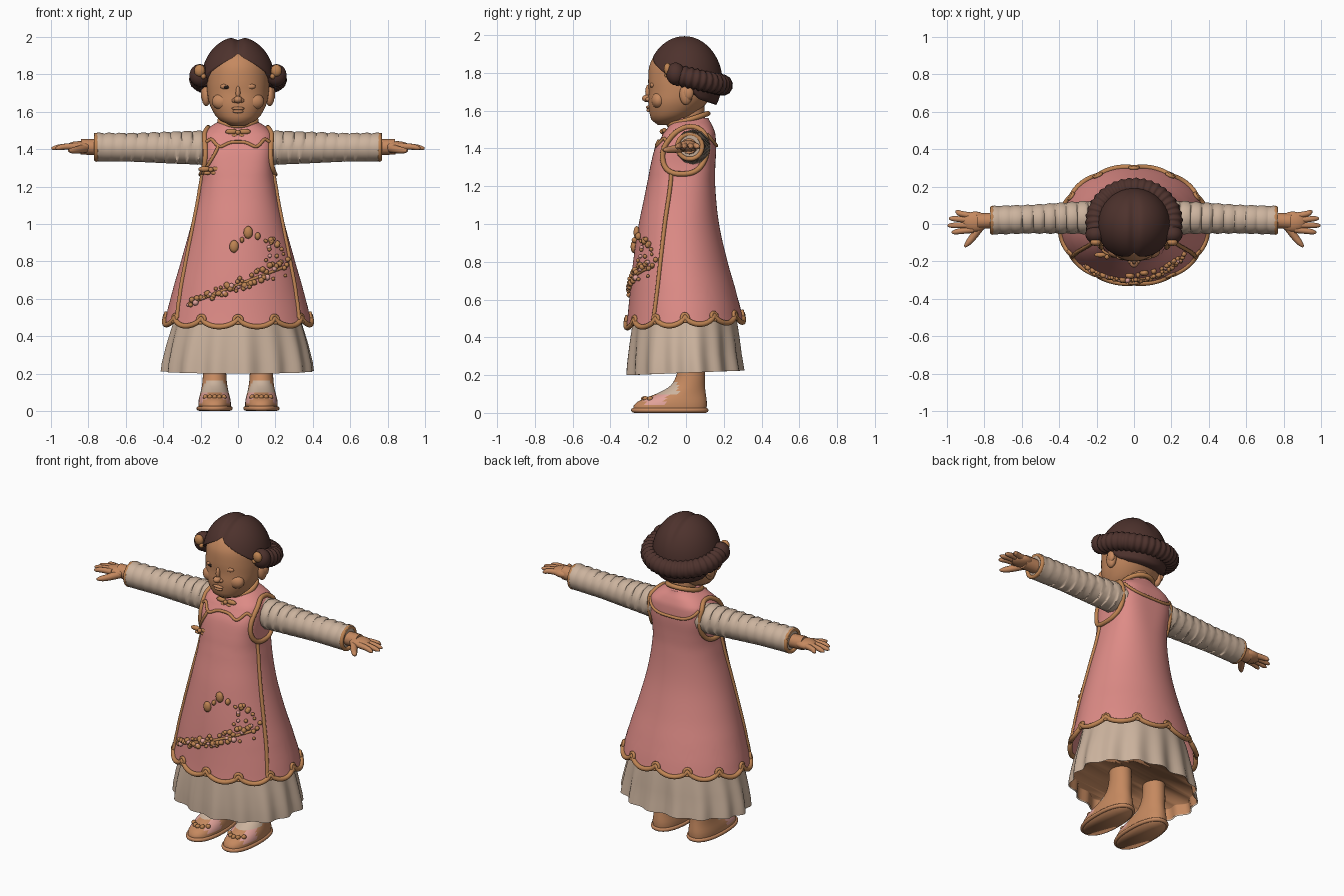
import bpy, bmesh, random
from math import sin, cos, pi, radians, asin, sqrt, exp
from mathutils import Matrix, Vector

random.seed(4)
cube = bpy.data.objects.get("Cube")
if cube:
    bpy.data.objects.remove(cube)


def material(name, *rgb):
    m = bpy.data.materials.new(name)
    m.use_nodes = True
    m.diffuse_color = (*rgb, 1)
    m.node_tree.nodes["Principled BSDF"].inputs["Base Color"].default_value = (*rgb, 1)
    return m


HAIR = material("dark_brown_hair", .075, .032, .026)
SKIN = material("warm_skin", .56, .25, .115)
PINK = material("rose_cloth", .73, .26, .24)
BEIGE = material("beige_cloth", .6, .45, .34)
TRIM = material("tan_trim", .52, .23, .085)
BLOSSOM = material("pale_pink", .75, .36, .32)
DARK = material("eye_black", .02, .012, .01)


def add_object(name, bm, mats):
    mesh = bpy.data.meshes.new(name)
    bmesh.ops.recalc_face_normals(bm, faces=bm.faces)
    bm.to_mesh(mesh)
    bm.free()
    for m in mats:
        mesh.materials.append(m)
    for p in mesh.polygons:
        p.use_smooth = True
    ob = bpy.data.objects.new(name, mesh)
    bpy.context.collection.objects.link(ob)
    return ob


def section(rings):
    """Smooth cross-section lookup: height -> half width, front y, back y, squareness."""
    def at(z):
        z = min(max(z, rings[0][0]), rings[-1][0])
        i = max(k for k in range(len(rings) - 1) if rings[k][0] <= z)
        p = [rings[min(max(k, 0), len(rings) - 1)] for k in (i - 1, i, i + 1, i + 2)]
        t = (z - p[1][0]) / (p[2][0] - p[1][0])
        return [b + t / 2 * (c - a + t * (2*a - 5*b + 4*c - d + t * (3*(b - c) + d - a)))
                for a, b, c, d in zip(*[q[1:] for q in p])]
    return at


def surface(sec, z, a, off=0):
    """Point at height z and angle a; angle zero faces the front."""
    rx, y0, y1, n = sec(z)
    s, c = sin(a), cos(a)
    sx = (abs(s) ** (2 / n)) * (1 if s > 0 else -1)
    cy = (abs(c) ** (2 / n)) * (1 if c > 0 else -1)
    return Vector(((rx + off) * sx, (y0 + y1) / 2 - ((y1 - y0) / 2 + off) * cy, z))


def loft(name, sec, bottom, top, mats, n=96, levels=32, ripple=None, rule=None, caps=(1, 1), x=0):
    bm = bmesh.new()
    rows = []
    for j in range(levels + 1):
        t = 1 - (1 - j / levels) ** 2
        row = []
        for i in range(n):
            a = 2 * pi * i / n
            z0 = bottom(a) if callable(bottom) else bottom
            z = z0 + (top - z0) * t
            off = ripple(a, t) if ripple else 0
            row.append(bm.verts.new(surface(sec, z, a, off) + Vector((x, 0, 0))))
        rows.append(row)
    for lo, hi in zip(rows, rows[1:]):
        for i in range(n):
            k = (i + 1) % n
            bm.faces.new((lo[i], lo[k], hi[k], hi[i]))
    for cap, row in zip(caps, (rows[0], rows[-1])):
        if cap:
            bm.faces.new(row)
    if rule:
        for f in bm.faces:
            f.material_index = rule(f.calc_center_median())
    return add_object(name, bm, mats)


def tube(name, pts, r, mat, closed=False, smooth=False):
    """Round cord through points; a fourth coordinate gives a local radius."""
    cu = bpy.data.curves.new(name, 'CURVE')
    cu.dimensions = '3D'
    cu.bevel_depth, cu.bevel_resolution, cu.use_fill_caps = 1, 4, True
    sp = cu.splines.new('NURBS' if smooth else 'POLY')
    sp.points.add(len(pts) - 1)
    for q, p in zip(sp.points, pts):
        q.co = (*p[:3], 1)
        q.radius = p[3] if len(p) > 3 else r
    sp.use_cyclic_u = closed
    if smooth:
        sp.order_u, sp.use_endpoint_u, sp.resolution_u = 3, True, 6
    ob = bpy.data.objects.new(name, cu)
    bpy.context.collection.objects.link(ob)
    cu.materials.append(mat)
    bpy.ops.object.select_all(action='DESELECT')
    ob.select_set(True)
    bpy.context.view_layer.objects.active = ob
    bpy.ops.object.convert(target='MESH')
    bpy.ops.object.shade_smooth()
    return ob


def balls(name, items, mat):
    """Several ellipsoids in one mesh: (centre, radii)."""
    bm = bmesh.new()
    for c, r in items:
        bmesh.ops.create_icosphere(bm, subdivisions=3 if max(r) > .04 else 2, radius=1,
                                   matrix=Matrix.Translation(c) @ Matrix.Diagonal((*r, 1)))
    return add_object(name, bm, [mat])


# Tunic with a scalloped hem
dress = section([(.42, .40, -.32, .315, 2), (.50, .385, -.31, .30, 2), (.6, .36, -.30, .275, 2),
                 (.8, .305, -.28, .22, 2), (1.0, .25, -.25, .175, 2.1), (1.2, .205, -.21, .155, 2.4),
                 (1.3, .19, -.19, .155, 2.9), (1.4, .19, -.165, .16, 3.3), (1.48, .185, -.12, .155, 3.2),
                 (1.52, .15, -.09, .14, 2.6), (1.56, .09, -.065, .12, 2)])


def hem(a):
    return .51 - .015 * cos(a) - .045 * abs(sin(6 * a)) ** .6


loft("tunic", dress, hem, 1.56, [PINK], n=144, levels=44, caps=(0, 1))
turn = [2 * pi * i / 180 for i in range(180)]
tube("hem_trim", [surface(dress, hem(a), a, .004) for a in turn], .014, TRIM, True)
for k in range(12):
    a0 = k * pi / 6
    tube("hem_curl", [surface(dress, hem(a0) - .006 + .02 * cos(t), a0 + .055 * sin(t), .006)
                      for t in turn[::12]], .009, TRIM, True)

# Edge cords: side seams, armholes, yoke, front flap
for s in (1, -1):
    tube("side_trim", [surface(dress, .5 + .77 * t / 30, s * radians(57 + 21 * t / 30), .002)
                       for t in range(31)], .011, TRIM)
    tube("armhole_trim", [surface(dress, 1.39 + .125 * sin(t), s * radians(90 + 33 * cos(t)), .004)
                          for t in turn[::4]], .014, TRIM, True)
tube("yoke_front_trim", [surface(dress, 1.425 + .03 * (d / 57) ** 2 + .014 * cos(radians(d * 9.5)),
                                 radians(d), .002) for d in range(-57, 58, 2)], .009, TRIM)
tube("yoke_back_trim", [surface(dress, 1.415 + .06 * ((d - 180) / 57) ** 2, radians(d), .002)
                        for d in range(123, 238, 3)], .009, TRIM)
tube("flap_trim", [surface(dress, 1.42 - .15 * t / 12, radians(-22 - 48 * (t / 12) ** 1.5), .002)
                   for t in range(13)], .009, TRIM)
knots = []
for x, y, z in ((0, -.115, 1.49), (-.145, -.165, 1.29)):
    knots += [((x, y - .01, z), (.014, .015, .014))]
    knots += [((x + s * .035, y, z + .004), (.034, .014, .015)) for s in (1, -1)]
    knots += [((x + s * .02, y, z - .018), (.02, .012, .01)) for s in (1, -1)]
balls("cloth_knots", knots, TRIM)

# Stand collar
collar = section([(1.5, .12, -.1, .14, 2), (1.56, .095, -.07, .12, 2), (1.6, .09, -.062, .115, 2)])
loft("collar", collar, 1.5, 1.55, [PINK], n=48, levels=6)
tube("collar_trim", [surface(collar, 1.555 - .03 * cos(a), a) for a in turn[::4]], .014, TRIM, True)

# Raised blossom branch on the front panel


def on_front(x, z, off=.008):
    rx, y0, y1, n = dress(z)
    return surface(dress, z, asin(x / rx), off)


tan_buds, pink_buds = [], []
for i in range(84):
    t = i / 83
    x, z = -.26 + .52 * t, .575 + .2 * t + random.uniform(-.035, .035) * (.4 + t)
    if i % 5 == 4:
        x, z = .19 + random.uniform(-.05, .05), .86 + random.uniform(-.06, .06)
    r = random.uniform(.009, .017)
    (pink_buds if i % 6 == 0 else tan_buds).append((on_front(x, z), (r, r, r)))
for x, z, r in ((-.02, .88, .03), (.05, .955, .03), (.1, .935, .018), (.02, .915, .014)):
    tan_buds.append((on_front(x, z), (r * .85, .017, r * 1.15)))
balls("embroidered_buds", tan_buds, TRIM)
balls("embroidered_blossoms", pink_buds, BLOSSOM)
tube("embroidered_branch", [on_front(-.26 + .052 * i, .575 + .02 * i, .002) for i in range(11)], .008, TRIM)

# Pleated underskirt and its lining
skirt = section([(.19, .40, -.3, .305, 2), (.3, .385, -.295, .29, 2), (.5, .335, -.275, .265, 2),
                 (.65, .30, -.25, .22, 2)])


def pleats(a, t):
    return (1 - t) * .012 * (sin(15 * a) + .5 * sin(7 * a + 1))


loft("underskirt", skirt, lambda a: .212 - .012 * cos(a), .6, [BEIGE], n=144, levels=16,
     ripple=pleats, caps=(0, 0))
loft("skirt_lining", skirt, lambda a: .217 - .012 * cos(a), .28, [SKIN], n=144, levels=4,
     ripple=lambda a, t: pleats(a, 0) - .006, caps=(0, 1))

# Feet: slippers with sock and pink side panels
foot = section([(0, .083, -.275, .105, 2.3), (.03, .087, -.28, .11, 2.3), (.06, .085, -.255, .11, 2.2),
                (.1, .075, -.16, .105, 2), (.14, .067, -.085, .1, 2), (.2, .062, -.05, .1, 2),
                (.32, .06, -.04, .095, 2)])


def slipper(c):
    dx = abs(abs(c.x) - .125)
    if .09 < c.z < .16 and c.y < -.045:
        return 1
    return 2 if .045 < c.z < .09 and -.21 < c.y < -.1 and dx > .04 else 0


for s in (1, -1):
    loft("foot", foot, 0, .32, [SKIN, BEIGE, BLOSSOM], n=48, levels=30, rule=slipper, x=s * .125)
    tube("sole_edge", [surface(foot, .014, a) + Vector((s * .125, 0, 0)) for a in turn[::4]], .012, SKIN, True)
    balls("toe_beads", [((s * .125 + k * .025, -.222 + .008 * k * k, .075), (.014, .016, .014))
                        for k in (-2, -1, 0, 1, 2)], TRIM)

# Arms
for s in (1, -1):
    pts = []
    for i in range(45):
        t = i / 44
        fold = .0035 * sin(i * 1.5) * (1 - .5 * t)
        pts.append((s * (.14 + .62 * t), .038 - .018 * t, 1.405 + .005 * t + fold,
                    .092 - .016 * min(1, t * 1.5) + fold))
    tube("sleeve", pts, 0, BEIGE)
    tube("cuff_trim", [(s * .758, .02 + .066 * cos(a), 1.41 + .066 * sin(a)) for a in turn[::6]], .012, TRIM, True)
    tube("wrist", [(s * .72, .02, 1.41), (s * .84, .015, 1.413)], .042, SKIN)
    balls("palm", [((s * .85, .012, 1.413), (.07, .055, .03))], SKIN)
    for y0, x1, y1 in ((-.03, .975, -.045), (-.005, .998, -.008), (.02, .99, .03), (.042, .955, .066)):
        tube("finger", [(s * .86, y0, 1.415, .018), (s * .93, (y0 + y1) / 2, 1.415, .016),
                        (s * (x1 - .01), y1, 1.405, .013), (s * x1, y1, 1.404, .004)], 0, SKIN, smooth=True)
    tube("thumb", [(s * .82, -.01, 1.405, .024), (s * .86, -.07, 1.395, .02),
                   (s * .895, -.11, 1.392, .015), (s * .905, -.122, 1.392, .005)], 0, SKIN, smooth=True)

# Head and face
tube("neck", [(0, .03, 1.48), (0, .02, 1.66)], .075, SKIN)
head = section([(1.525, .035, -.15, -.06, 2), (1.545, .085, -.18, -.02, 2), (1.58, .122, -.192, .05, 2.1),
                (1.64, .152, -.2, .11, 2.2), (1.7, .164, -.197, .155, 2.2), (1.76, .168, -.2, .17, 2.1),
                (1.84, .165, -.193, .165, 2), (1.9, .135, -.16, .13, 2), (1.95, .07, -.09, .06, 2)])
loft("head", head, 1.525, 1.95, [SKIN], n=64)
balls("nose", [((0, -.207, 1.665), (.024, .027, .02)), ((0, -.198, 1.70), (.013, .018, .04)),
               ((.02, -.2, 1.66), (.014, .015, .012)), ((-.02, -.2, 1.66), (.014, .015, .012))], SKIN)
balls("lips", [((0, -.2, 1.618), (.036, .013, .009)), ((0, -.197, 1.602), (.03, .013, .01))], SKIN)
balls("cheeks", [((s * .085, -.145, 1.655), (.055, .038, .045)) for s in (1, -1)], SKIN)
balls("eyelids", [((s * .062, -.178, 1.735), (.034, .014, .016)) for s in (1, -1)], SKIN)
balls("open_eye", [((-.06, -.189, 1.732), (.016, .005, .01))], DARK)
balls("ears", [((s * .17, .0, 1.685), (.025, .035, .055)) for s in (1, -1)]
      + [((s * .182, .012, 1.695), (.018, .03, .04)) for s in (1, -1)], SKIN)

# Parted hair cap
line = section([(0, 1.925), (10, 1.89), (40, 1.835), (65, 1.785), (90, 1.74), (115, 1.66), (180, 1.63)])


def hair_section(z):
    k = sqrt(max(1e-4, 1 - ((z - 1.76) / .24) ** 2))
    return .198 * k, -.008 - .2 * k, -.008 + .2 * k, 2


cap = loft("hair_cap", hair_section, lambda a: line(min(a, 2 * pi - a) * 180 / pi)[0], 2.0, [HAIR], n=96)
for v in cap.data.vertices:
    v.co.z -= .016 * exp(-(v.co.x / .025) ** 2) * min(1, max(0, (v.co.z - 1.8) * 6))

# Rolled braid round the back, ending in small buns with ties
braid = []
for i in range(121):
    a = radians(-112 + 224 * i / 120)
    braid.append((.205 * sin(a), .012 + .18 * cos(a), 1.775 - .04 * cos(a), .054 + .004 * sin(i * 1.25)))
tube("hair_roll", braid, 0, HAIR)
for s in (1, -1):
    balls("side_bun", [((s * .205, -.055, 1.795), (.055, .05, .06))], HAIR)
    balls("hair_tie", [((s * .205, -.098, 1.82), (.03, .02, .034)),
                       ((s * .185, -.1, 1.79), (.014, .016, .016))], TRIM)
